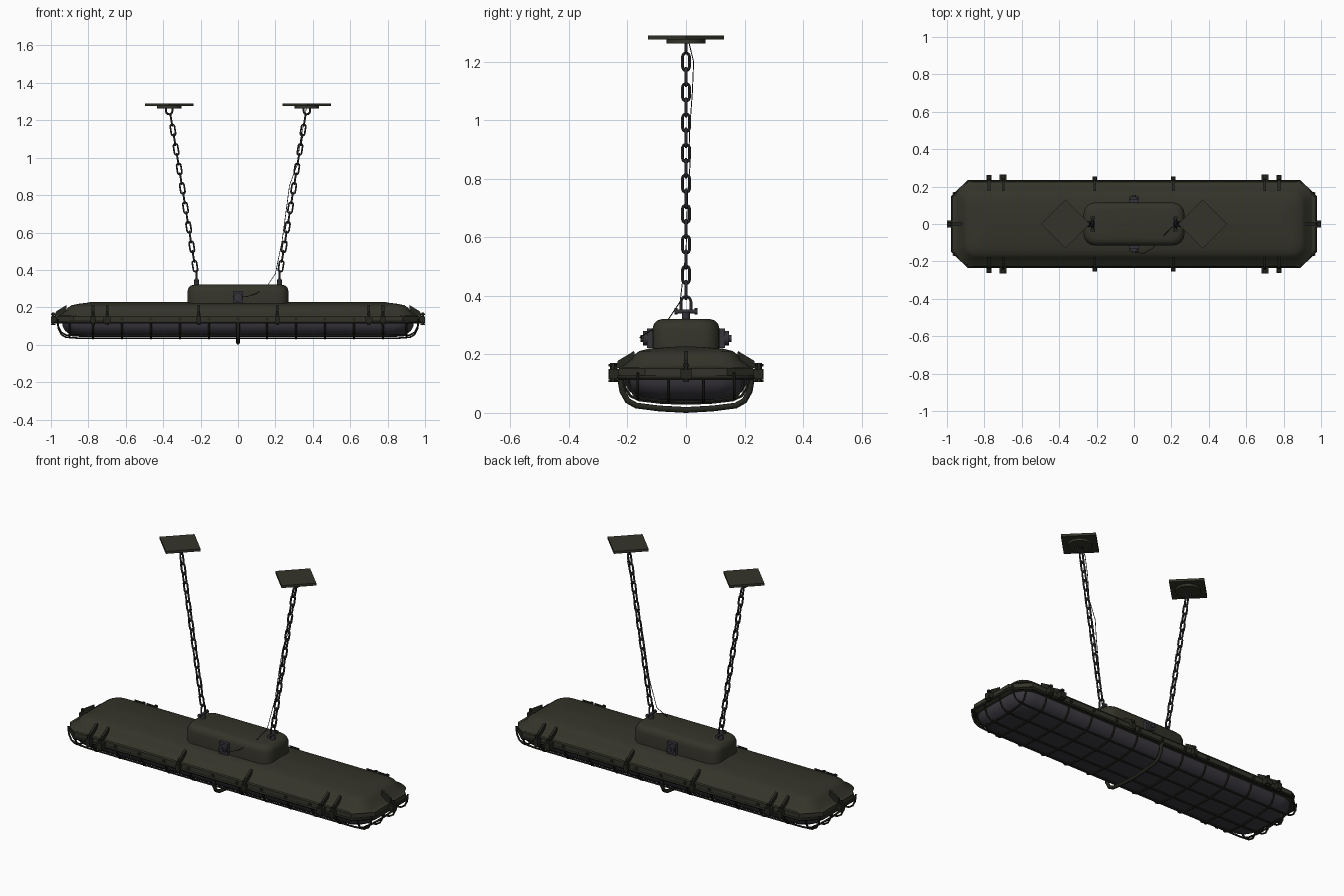
import bpy, bmesh, math
from mathutils import Vector, Matrix

cube = bpy.data.objects.get("Cube")
if cube:
    bpy.data.objects.remove(cube, do_unlink=True)


def material(name, rgb):
    m = bpy.data.materials.new(name)
    m.use_nodes = True
    m.diffuse_color = (*rgb, 1)
    m.node_tree.nodes["Principled BSDF"].inputs["Base Color"].default_value = (*rgb, 1)
    return m


OLIVE = material("olive paint", (0.034, 0.034, 0.023))
BLACK = material("dark cage paint", (0.018, 0.019, 0.013))
GLASS = material("smoky glass", (0.045, 0.041, 0.052))
STEEL = material("dark steel", (0.036, 0.034, 0.042))


def smooth(ob, angle=35):
    bpy.ops.object.select_all(action='DESELECT')
    ob.select_set(True)
    bpy.context.view_layer.objects.active = ob
    bpy.ops.object.shade_smooth_by_angle(angle=math.radians(angle))


def finish(name, bm, mat, angle=35):
    bmesh.ops.recalc_face_normals(bm, faces=bm.faces)
    me = bpy.data.meshes.new(name)
    bm.to_mesh(me)
    bm.free()
    me.materials.append(mat)
    ob = bpy.data.objects.new(name, me)
    bpy.context.collection.objects.link(ob)
    smooth(ob, angle)
    return ob


def loft(name, rings, mat, seg=4, angle=35):
    """Stack rounded rectangles given as (half x, half y, z, corner radius)."""
    bm = bmesh.new()
    loops = []
    for hx, hy, z, r in rings:
        loop = []
        for k, (sx, sy) in enumerate(((1, 1), (-1, 1), (-1, -1), (1, -1))):
            for i in range(seg + 1):
                a = math.pi / 2 * (k + i / seg)
                loop.append(bm.verts.new((sx * (hx - r) + r * math.cos(a),
                                          sy * (hy - r) + r * math.sin(a), z)))
        loops.append(loop)
    for a, b in zip(loops, loops[1:]):
        for i in range(len(a)):
            j = (i + 1) % len(a)
            bm.faces.new((a[i], a[j], b[j], b[i]))
    bm.faces.new(loops[0])
    bm.faces.new(loops[-1])
    return finish(name, bm, mat, angle)


def box(bm, centre, size, rot=Matrix()):
    bmesh.ops.create_cube(bm, size=1, matrix=Matrix.Translation(centre) @ rot @ Matrix.Diagonal((*size, 1)))


def rod(bm, centre, r, length, rot=Matrix(), sides=12):
    bmesh.ops.create_cone(bm, cap_ends=True, segments=sides, radius1=r, radius2=r,
                          depth=length, matrix=Matrix.Translation(centre) @ rot)


def tubes(name, paths, radius, mat, closed=False, res=1):
    """Bend round wire along each path and turn it into a mesh."""
    cu = bpy.data.curves.new(name, 'CURVE')
    cu.dimensions = '3D'
    cu.bevel_depth = radius
    cu.bevel_resolution = res
    cu.use_fill_caps = True
    for pts in paths:
        sp = cu.splines.new('POLY')
        sp.points.add(len(pts) - 1)
        for p, co in zip(sp.points, pts):
            p.co = (*co, 1)
        sp.use_cyclic_u = closed
    cu.materials.append(mat)
    ob = bpy.data.objects.new(name, cu)
    bpy.context.collection.objects.link(ob)
    bpy.ops.object.select_all(action='DESELECT')
    ob.select_set(True)
    bpy.context.view_layer.objects.active = ob
    bpy.ops.object.convert(target='MESH')
    smooth(bpy.context.view_layer.objects.active, 50)


# Housing, rim and glass cover
loft("rim", [(0.955, 0.222, 0.113, 0.08), (0.97, 0.23, 0.12, 0.09),
             (0.97, 0.23, 0.152, 0.09), (0.955, 0.225, 0.158, 0.09)], OLIVE, seg=1, angle=25)
loft("housing", [(0.955, 0.225, 0.155, 0.09), (0.92, 0.187, 0.182, 0.07),
                 (0.91, 0.178, 0.198, 0.065), (0.89, 0.16, 0.211, 0.06),
                 (0.85, 0.13, 0.219, 0.05), (0.81, 0.07, 0.224, 0.03),
                 (0.79, 0.004, 0.228, 0.003)], OLIVE)
loft("glass_cover", [(0.94, 0.21, 0.118, 0.1), (0.938, 0.208, 0.1, 0.1),
                     (0.925, 0.195, 0.075, 0.1), (0.9, 0.17, 0.056, 0.09),
                     (0.86, 0.13, 0.046, 0.07), (0.78, 0.05, 0.042, 0.03)], GLASS, angle=60)
loft("junction_box", [(0.27, 0.115, 0.21, 0.06), (0.27, 0.115, 0.285, 0.06),
                      (0.265, 0.11, 0.303, 0.06), (0.253, 0.098, 0.316, 0.055),
                      (0.235, 0.08, 0.321, 0.045)], OLIVE, angle=50)

# Wire cage under the glass
half = [(0.217, 0.125), (0.208, 0.085), (0.19, 0.058), (0.16, 0.044), (0.08, 0.035)]
arc = half + [(0, 0.033)] + [(-y, z) for y, z in reversed(half)]
hoops = [[(0.155 * k, y, z) for y, z in arc] for k in range(-5, 6) if k]
hoops += [[(s * 0.9, y * 0.93, z + 0.004) for y, z in arc] for s in (-1, 1)]
tubes("cage_hoops", hoops, 0.0055, BLACK)
end = [(0.965, 0.125), (0.96, 0.085), (0.945, 0.055), (0.92, 0.04), (0.85, 0.035)]
rails = []
for y, lift in ((0.06, 0), (0.165, 0.012)):
    for s in (-1, 1):
        rails.append([(x, s * y, z + lift) for x, z in end] +
                     [(-x, s * y, z + lift) for x, z in reversed(end)])
tubes("cage_rails", rails, 0.005, BLACK)
tubes("cage_rim", [[(0.972, 0.145, 0.12), (0.885, 0.228, 0.12), (-0.885, 0.228, 0.12), (-0.972, 0.145, 0.12),
                    (-0.972, -0.145, 0.12), (-0.885, -0.228, 0.12), (0.885, -0.228, 0.12),
                    (0.972, -0.145, 0.12)]], 0.008, BLACK, closed=True)
grip = [(0.225, 0.12), (0.218, 0.075), (0.2, 0.042), (0.17, 0.025), (0.09, 0.015)]
tubes("centre_hoop", [[(0, y, z) for y, z in grip + [(0, 0.01)]] +
                      [(0, -y, z) for y, z in reversed(grip)]], 0.01, BLACK, res=2)

# Clamps: block, bolt and slanted fin, facing outward at each place on the rim
bm = bmesh.new()


def clamp(spot, turn, width, reach):
    frame = Matrix.Translation(spot) @ Matrix.Rotation(turn, 4, 'Z')
    sub = bmesh.new()
    box(sub, (0, reach / 2, 0.133), (width, reach, 0.034))
    rod(sub, (0, reach - 0.012, 0.138), 0.006, 0.066)
    rod(sub, (0, reach - 0.012, 0.163), 0.011, 0.009, sides=6)
    rod(sub, (0, reach - 0.012, 0.11), 0.011, 0.009, sides=6)
    fin = [sub.verts.new((x, y, z)) for x in (-0.007, 0.007)
           for y, z in ((0.016, 0.15), (0.008, 0.178), (-0.048, 0.212), (-0.05, 0.17))]
    for i in range(4):
        j = (i + 1) % 4
        sub.faces.new((fin[i], fin[j], fin[j + 4], fin[i + 4]))
    sub.faces.new(fin[:4])
    sub.faces.new(fin[4:])
    sub.transform(frame)
    tmp = bpy.data.meshes.new("clamp_part")
    sub.to_mesh(tmp)
    sub.free()
    bm.from_mesh(tmp)
    bpy.data.meshes.remove(tmp)


for sy, turn in ((1, 0), (-1, math.pi)):
    for x, w, reach in ((0.7, 0.036, 0.04), (0.775, 0.026, 0.036), (0.21, 0.022, 0.028)):
        for sx in (-1, 1):
            clamp((sx * x, sy * 0.225, 0), turn, w, reach)
for sx in (-1, 1):
    clamp((sx * 0.965, 0, 0), -sx * math.pi / 2, 0.036, 0.035)
finish("rim_clamps", bm, BLACK)

# Small screws along the rim
bm = bmesh.new()
for sy in (-1, 1):
    for k in range(-5, 6):
        rod(bm, (0.155 * k, sy * 0.23, 0.138), 0.009, 0.012, Matrix.Rotation(math.pi / 2, 4, 'X'), 8)
finish("rim_screws", bm, BLACK)

# Cable glands on both sides of the box
bm = bmesh.new()
lay = Matrix.Rotation(math.pi / 2, 4, 'X')
for sy in (-1, 1):
    box(bm, (0, sy * 0.122, 0.255), (0.055, 0.022, 0.066))
    rod(bm, (0, sy * 0.13, 0.255), 0.024, 0.034, lay, 16)
    rod(bm, (0, sy * 0.14, 0.255), 0.012, 0.03, lay)
finish("cable_glands", bm, STEEL)

# Ceiling plates, hanging hooks, eye bolts and chains
plates, discs, bolts = bmesh.new(), bmesh.new(), bmesh.new()
eyes, links = [], []
for s in (-1, 1):
    box(plates, (s * 0.368, 0, 1.283), (0.184, 0.184, 0.014), Matrix.Rotation(math.pi / 4, 4, 'Z'))
    rod(discs, (s * 0.368, 0, 1.27), 0.066, 0.014, sides=24)
    rod(bolts, (s * 0.222, 0, 0.33), 0.014, 0.03)
    rod(bolts, (s * 0.222, 0, 0.347), 0.007, 0.074, lay)
    for side in (-1, 1):
        rod(bolts, (s * 0.222, side * 0.034, 0.347), 0.011, 0.01, lay, 6)
    turn = [math.pi * i / 8 for i in range(9)]
    eyes.append([(s * 0.222, 0.017 * math.cos(a), 0.378 + 0.02 * math.sin(a)) for a in turn])
    eyes[-1] = [(s * 0.222, 0.017, 0.345)] + eyes[-1] + [(s * 0.222, -0.017, 0.345)]
    hook = [(s * 0.368 + 0.017 * math.cos(a), 0, 1.25 - 0.018 * math.sin(a)) for a in turn]
    eyes.append([(s * 0.368 + 0.017, 0, 1.27)] + hook + [(s * 0.368 - 0.017, 0, 1.27)])
    up = Vector((s * 0.162, 0, 1)).normalized()
    flat = up.cross(Vector((0, 1, 0)))
    for i in range(16):
        z = 0.42 + 0.052 * i
        centre = Vector((s * (0.222 + (z - 0.37) * 0.162), 0, z))
        wide = Vector((0, 1, 0)) if i % 2 else flat
        loop = []
        for k in range(12):
            a = math.pi * (k if k < 6 else k - 6) / 5 + (0 if k < 6 else math.pi)
            shift = 0.019 if k < 6 else -0.019
            loop.append(centre + wide * 0.0115 * math.cos(a) + up * (shift + 0.0115 * math.sin(a)))
        links.append(loop)
finish("ceiling_plates", plates, OLIVE)
finish("ceiling_discs", discs, OLIVE)
finish("eye_bolts", bolts, STEEL)
tubes("hooks_and_eyes", eyes, 0.0055, STEEL)
tubes("chains", links, 0.0052, STEEL, closed=True)

# Thin power cable from the front gland up the left chain
tubes("power_cable", [[(0, -0.15, 0.255), (0.05, -0.158, 0.258), (0.1, -0.13, 0.275), (0.16, -0.06, 0.32),
                       (0.2, -0.02, 0.38), (0.235, 0, 0.55), (0.262, 0.006, 0.75), (0.275, 0.014, 0.85),
                       (0.315, 0.012, 0.96), (0.335, 0.022, 1.1), (0.355, 0.026, 1.2),
                       (0.365, 0.01, 1.265)]], 0.0018, BLACK)
